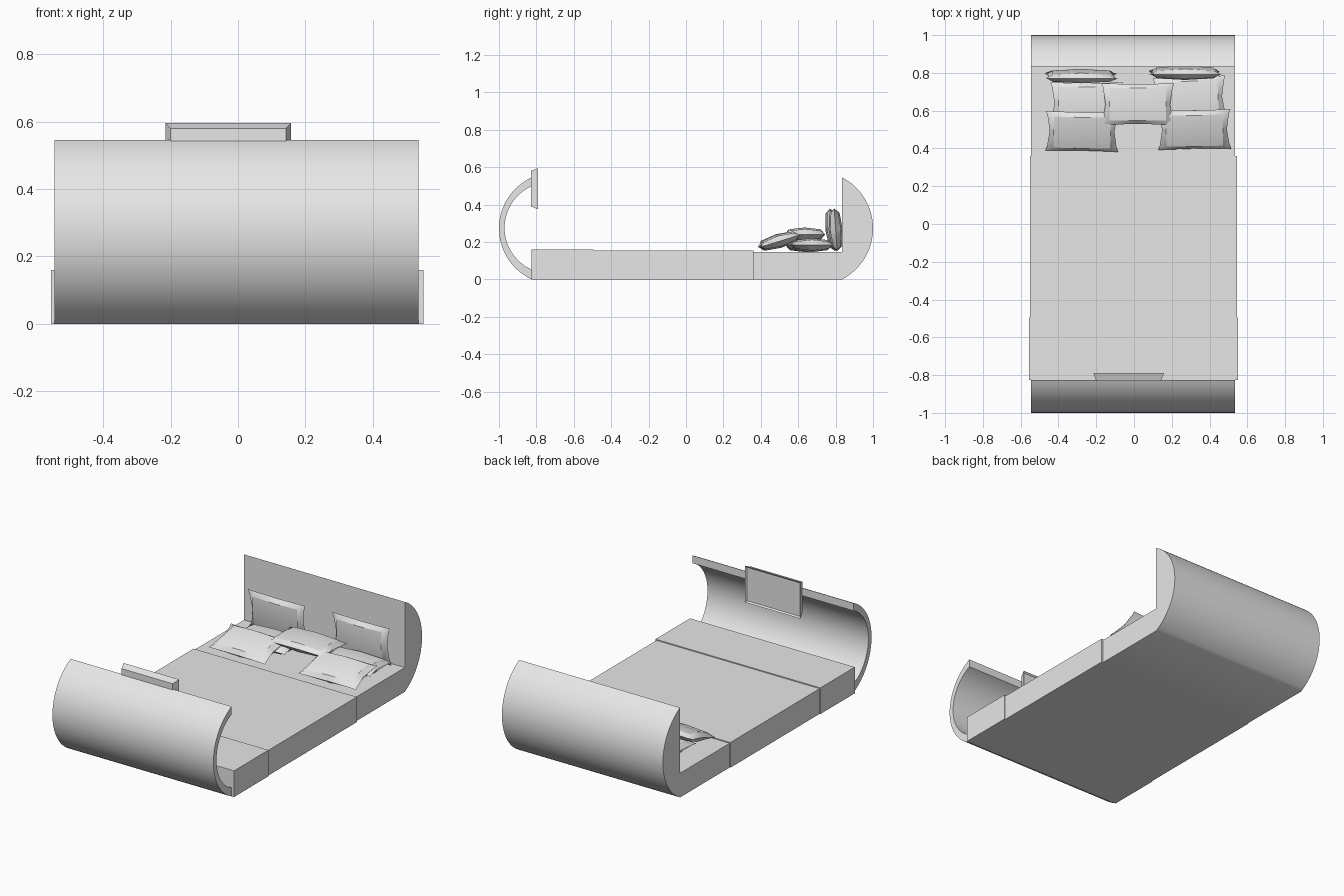
import bpy, bmesh, math
from mathutils import Matrix, Vector, Euler

cube = bpy.data.objects.get("Cube")
if cube:
    bpy.data.objects.remove(cube, do_unlink=True)

GREY = (0.8, 0.8, 0.8, 1)
grey = bpy.data.materials.new("light grey")
grey.use_nodes = True
grey.diffuse_color = GREY
grey.node_tree.nodes["Principled BSDF"].inputs["Base Color"].default_value = GREY


def finish(name, bm, angle=30):
    """Turn a bmesh into a named, shaded object."""
    bmesh.ops.recalc_face_normals(bm, faces=bm.faces)
    mesh = bpy.data.meshes.new(name)
    bm.to_mesh(mesh)
    bm.free()
    mesh.materials.append(grey)
    obj = bpy.data.objects.new(name, mesh)
    bpy.context.collection.objects.link(obj)
    bpy.ops.object.select_all(action='DESELECT')
    obj.select_set(True)
    bpy.context.view_layer.objects.active = obj
    bpy.ops.object.shade_smooth_by_angle(angle=math.radians(angle))
    return obj


def arc(y, z0, z1, bulge, steps=32):
    """Circular arc in the yz plane from (y, z0) to (y, z1), bulging along y."""
    half = (z1 - z0) / 2
    depth = abs(bulge)
    r = (half ** 2 + depth ** 2) / (2 * depth)
    side = math.copysign(1, bulge)
    cy, cz = y + bulge - side * r, (z0 + z1) / 2
    reach = math.asin(half / r)
    angles = [reach * (2 * i / steps - 1) for i in range(steps + 1)]
    return [(cy + side * r * math.cos(a), cz + r * math.sin(a)) for a in angles]


def extrude(name, profile, x0, x1):
    """Sweep a closed yz profile from x0 to x1."""
    bm = bmesh.new()
    face = bm.faces.new([bm.verts.new((x0, y, z)) for y, z in profile])
    out = bmesh.ops.extrude_face_region(bm, geom=[face], use_keep_orig=True)
    moved = [v for v in out["geom"] if isinstance(v, bmesh.types.BMVert)]
    bmesh.ops.translate(bm, verts=moved, vec=(x1 - x0, 0, 0))
    return finish(name, bm)


def slab(name, x0, x1, y0, y1, top):
    return extrude(name, [(y0, 0), (y1, 0), (y1, top), (y0, top)], x0, x1)


# Bed base: head section joined to the solid rounded headboard
HEIGHT = 0.545
extrude("headboard_and_head_section",
        [(0.36, 0)] + arc(0.835, 0, HEIGHT, 0.165) + [(0.835, 0.147), (0.36, 0.147)],
        -0.545, 0.535)
slab("mattress_middle", -0.55, 0.545, -0.495, 0.36, 0.153)
slab("folded_blanket", -0.555, 0.551, -0.825, -0.495, 0.159)

# Footboard: curved shell
extrude("footboard",
        arc(-0.825, 0, HEIGHT, -0.175) + arc(-0.825, 0.052, 0.498, -0.145)[::-1],
        -0.545, 0.535)

# Panel on the footboard, flaring toward the bed, with a shallow rim
bm = bmesh.new()
bmesh.ops.create_cube(bm, size=1)
for v in bm.verts:
    inner = v.co.y > 0
    w, h = (0.373, 0.22) if inner else (0.343, 0.19)
    v.co = (v.co.x * w - 0.0285, -0.79 if inner else -0.83, v.co.z * h + 0.485)
bm.normal_update()
face = max(bm.faces, key=lambda f: f.calc_center_median().y)
bmesh.ops.inset_region(bm, faces=[face], thickness=0.012)
bmesh.ops.translate(bm, verts=face.verts, vec=(0, -0.008, 0))
finish("footboard_panel", bm)


def pillow(name, centre, tilt=(0, 0, 0), size=(0.385, 0.22, 0.075)):
    """Lens-shaped cushion with pointed corners and pinched edges."""
    bm = bmesh.new()
    steps = (-1, -0.78, 0, 0.78, 1)
    for side in (1, -1):
        grid = []
        for j, v in enumerate(steps):
            row = []
            for i, u in enumerate(steps):
                edge = abs(u) == 1 or abs(v) == 1
                x = u * (1 - 0.11 * (1 - v * v)) if abs(u) == 1 else u
                y = v * (1 - 0.04 * (1 - u * u)) if abs(v) == 1 else v
                z = 0 if edge else 1 - 0.28 * abs(u) - 0.35 * abs(v)
                row.append(bm.verts.new((x * size[0] / 2, y * size[1] / 2,
                                         side * z * size[2] / 2)))
            grid.append(row)
        for j in range(4):
            for i in range(4):
                bm.faces.new((grid[j][i], grid[j][i + 1],
                              grid[j + 1][i + 1], grid[j + 1][i]))
    bmesh.ops.remove_doubles(bm, verts=bm.verts, dist=0.0005)
    turn = Euler([math.radians(a) for a in tilt]).to_matrix().to_4x4()
    bm.transform(Matrix.Translation(Vector(centre)) @ turn)
    return finish(name, bm, 35)


# Flat pillows
pillow("pillow_back_right", (-0.25, 0.64, 0.183))
pillow("pillow_back_left", (0.295, 0.67, 0.183), (0, 0, 2))
pillow("pillow_centre", (0.02, 0.635, 0.24))
# Front pillows leaning on the ones behind
pillow("pillow_front_right", (-0.275, 0.49, 0.205), (17, 0, -1))
pillow("pillow_front_left", (0.32, 0.5, 0.205), (17, 0, 1))
# Upright pillows against the headboard
pillow("pillow_upright_right", (-0.28, 0.783, 0.265), (97, 0, 0), (0.385, 0.23, 0.075))
pillow("pillow_upright_left", (0.27, 0.8, 0.265), (94, 0, 0), (0.385, 0.23, 0.075))
